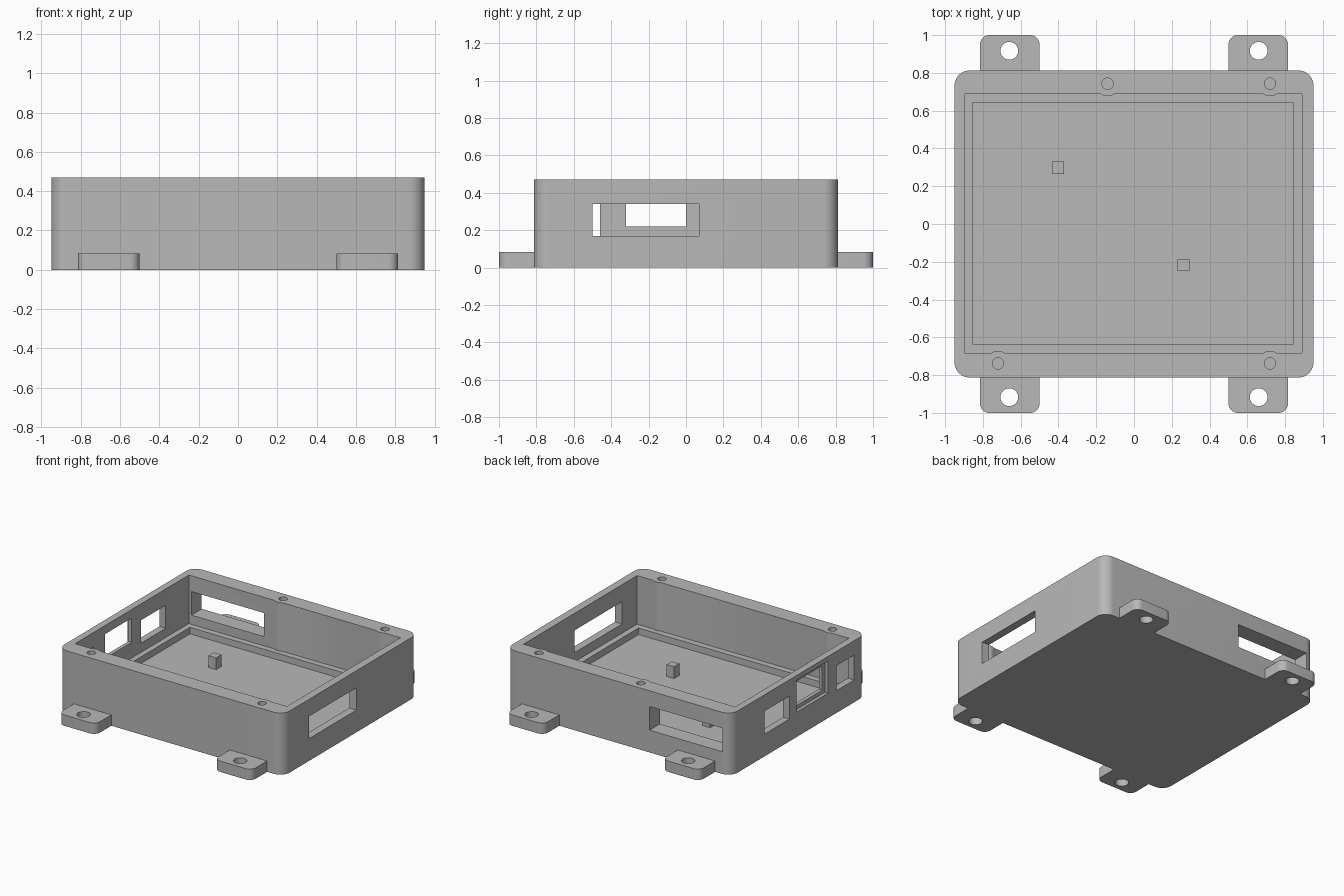
import bpy, bmesh, math

cube = bpy.data.objects.get("Cube")
if cube:
    bpy.data.objects.remove(cube, do_unlink=True)

grey = bpy.data.materials.new("grey_plastic")
grey.use_nodes = True
grey.diffuse_color = (0.48, 0.48, 0.48, 1)
grey.node_tree.nodes["Principled BSDF"].inputs["Base Color"].default_value = (0.48, 0.48, 0.48, 1)


def prism(name, outline, z0, z1):
    """Extrude a counter-clockwise outline from z0 to z1."""
    bm = bmesh.new()
    low = [bm.verts.new((x, y, z0)) for x, y in outline]
    high = [bm.verts.new((x, y, z1)) for x, y in outline]
    bm.faces.new(low[::-1])
    bm.faces.new(high)
    n = len(outline)
    for i in range(n):
        j = (i + 1) % n
        bm.faces.new((low[i], low[j], high[j], high[i]))
    mesh = bpy.data.meshes.new(name)
    bm.to_mesh(mesh)
    bm.free()
    mesh.materials.append(grey)
    obj = bpy.data.objects.new(name, mesh)
    bpy.context.collection.objects.link(obj)
    return obj


def rounded(x0, x1, y0, y1, radii, steps=8):
    """Rectangle outline; radii run from the +x+y corner counter-clockwise."""
    pts = []
    corners = [(x1, y1, -1, -1), (x0, y1, 1, -1), (x0, y0, 1, 1), (x1, y0, -1, 1)]
    for k, ((cx, cy, sx, sy), r) in enumerate(zip(corners, radii)):
        if r == 0:
            pts.append((cx, cy))
            continue
        for i in range(steps + 1):
            a = math.pi / 2 * (k + i / steps)
            pts.append((cx + sx * r + r * math.cos(a), cy + sy * r + r * math.sin(a)))
    return pts


def box(name, x0, x1, y0, y1, z0, z1):
    return prism(name, rounded(x0, x1, y0, y1, (0, 0, 0, 0)), z0, z1)


def cylinder(name, x, y, r, z0, z1, n=32):
    ring = [(x + r * math.cos(2 * math.pi * i / n), y + r * math.sin(2 * math.pi * i / n))
            for i in range(n)]
    return prism(name, ring, z0, z1)


def cut(obj, cutters):
    """Subtract each cutter, bake the result and discard the cutters."""
    for c in cutters:
        mod = obj.modifiers.new("cut", 'BOOLEAN')
        mod.operation = 'DIFFERENCE'
        mod.solver = 'EXACT'
        mod.object = c
    bpy.context.view_layer.update()
    deps = bpy.context.evaluated_depsgraph_get()
    mesh = bpy.data.meshes.new_from_object(obj.evaluated_get(deps))
    obj.modifiers.clear()
    obj.data = mesh
    for c in cutters:
        bpy.data.objects.remove(c, do_unlink=True)


W, D, H = 0.95, 0.813, 0.47      # half width, half depth, height
FLOOR, LEDGE = 0.05, 0.10
screws = [(-0.14, 0.743), (0.72, 0.743), (-0.72, -0.738), (0.72, -0.738)]

# Upper cavity, with screw bosses bulging into it
cavity = box("cavity", -0.897, 0.89, -0.682, 0.688, LEDGE, H + 0.1)
cut(cavity, [cylinder("boss", x, y, 0.066, 0, 1) for x, y in screws])

# Open case: cavity, sunken floor inside a ledge, ports and screw holes
case = prism("case", rounded(-W, W, -D, D, (0.08,) * 4, 10), 0, H)
cutters = [
    cavity,
    box("floor_well", -0.855, 0.845, -0.635, 0.642, FLOOR, LEDGE + 0.05),
    box("right_port", 0.8, 1.1, -0.50, 0.07, 0.17, 0.34),
    box("back_port", -0.875, -0.262, 0.6, 1.0, 0.17, 0.35),
    box("left_port_back", -1.1, -0.8, 0.11, 0.41, 0.17, 0.345),
    box("left_port_middle", -1.1, -0.8, -0.32, 0.0, 0.22, 0.405),
    box("left_port_recess", -1.1, -0.925, -0.355, 0.025, 0.19, 0.435),
    box("left_port_front", -1.1, -0.8, -0.67, -0.46, 0.17, 0.36),
]
cutters += [cylinder("screw_hole", x, y, 0.03, 0.2, 1) for x, y in screws]
cut(case, cutters)
parts = [case]

# Four mounting tabs with bolt holes
for ysign, yname in ((-1, "front"), (1, "back")):
    for xsign, xname in ((-1, "right"), (1, "left")):
        y0, y1 = sorted((ysign * D, ysign * 1.0))
        x0, x1 = sorted((xsign * 0.50, xsign * 0.815))
        radii = (0.05, 0.05, 0, 0) if ysign > 0 else (0, 0, 0.05, 0.05)
        tab = prism(f"{yname}_{xname}_tab", rounded(x0, x1, y0, y1, radii), 0, 0.083)
        cut(tab, [cylinder("bolt_hole", xsign * 0.66, ysign * 0.917, 0.047, -0.1, 0.2)])
        parts.append(tab)

# Two locating posts on the floor
for i, (x, y) in enumerate(((-0.403, 0.298), (0.263, -0.218))):
    parts.append(box(f"locating_post_{i + 1}", x - 0.032, x + 0.032, y - 0.032, y + 0.032,
                     FLOOR, 0.14))

# Smooth curved walls, keep hard edges
for o in bpy.context.view_layer.objects:
    o.select_set(o in parts)
bpy.context.view_layer.objects.active = case
bpy.ops.object.shade_smooth_by_angle(angle=math.radians(30))
